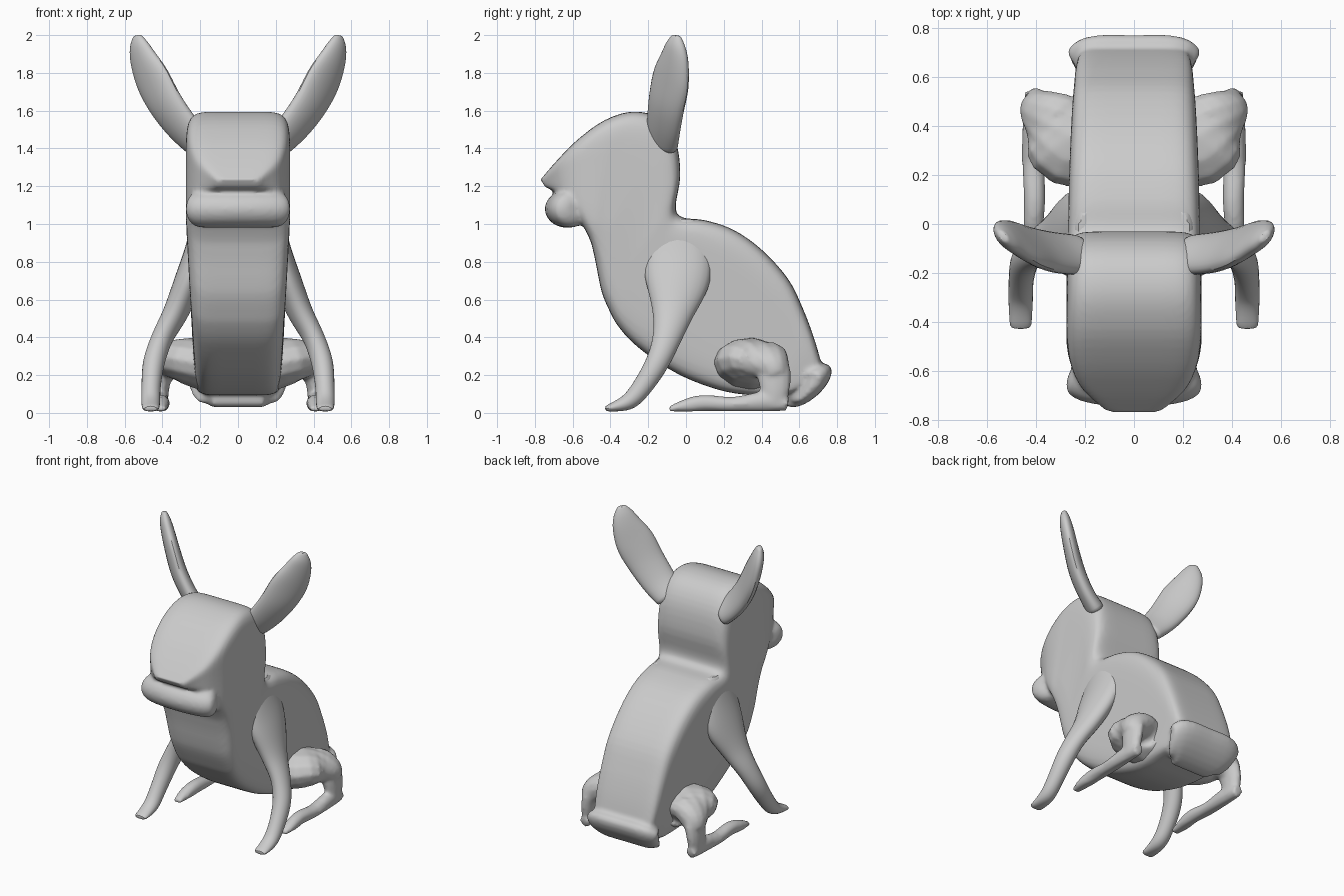
import bpy
import bmesh
from math import sin, cos, pi, copysign
from mathutils import Vector

cube = bpy.data.objects.get("Cube")
if cube:
    bpy.data.objects.remove(cube)

GREY = (0.6, 0.6, 0.6, 1.0)
grey = bpy.data.materials.new("plain grey")
grey.use_nodes = True
grey.diffuse_color = GREY
grey.node_tree.nodes["Principled BSDF"].inputs["Base Color"].default_value = GREY


def smooth_rows(rows, steps):
    """Catmull-Rom interpolation of rows of any length."""
    rows = [Vector(r) for r in rows]
    n = len(rows)
    out = []
    for i in range(n - 1):
        a, b, c, d = (rows[max(0, min(n - 1, i + k))] for k in (-1, 0, 1, 2))
        for s in range(steps):
            t = s / steps
            out.append(0.5 * (2 * b + (c - a) * t + (2 * a - 5 * b + 4 * c - d) * t * t
                              + (3 * b - a - 3 * c + d) * t ** 3))
    return out + [rows[-1]]


def loft(bm, rings):
    """Skin a list of closed rings of points and cap both ends."""
    loops = [[bm.verts.new(p) for p in ring] for ring in rings]
    n = len(loops[0])
    for a, b in zip(loops, loops[1:]):
        for i in range(n):
            j = (i + 1) % n
            bm.faces.new((a[i], a[j], b[j], b[i]))
    bm.faces.new(loops[0][::-1])
    bm.faces.new(loops[-1])


def tube(bm, rows, ref, steps=3, sides=12):
    """Elliptical tube; rows are x, y, z, half size along ref, half size across."""
    pts = smooth_rows(rows, steps)
    rings = []
    for i, p in enumerate(pts):
        ahead, behind = pts[min(i + 1, len(pts) - 1)], pts[max(i - 1, 0)]
        tangent = Vector((ahead - behind)[:3]).normalized()
        u = Vector(ref)
        u = (u - tangent * u.dot(tangent)).normalized()
        v = tangent.cross(u)
        ring = []
        for k in range(sides):
            a = 2 * pi * k / sides
            q = Vector(p[:3]) + u * cos(a) * p[3] + v * sin(a) * p[4]
            q.z = max(q.z, 0.008)
            ring.append(q)
        rings.append(ring)
    loft(bm, rings)


def cross_tube(bm, rows, ref):
    """Tube lying across the body; rows run from the middle to the left end."""
    right = [(-r[0],) + r[1:] for r in rows[:0:-1]]
    tube(bm, right + rows, ref, sides=20)


def boxy(v):
    return copysign(abs(v) ** 0.28, v)


def finish(name, bm, mirror=True, blend=False):
    bmesh.ops.recalc_face_normals(bm, faces=bm.faces)
    mesh = bpy.data.meshes.new(name)
    bm.to_mesh(mesh)
    bm.free()
    mesh.materials.append(grey)
    ob = bpy.data.objects.new(name, mesh)
    bpy.context.collection.objects.link(ob)
    for o in bpy.context.selected_objects:
        o.select_set(False)
    ob.select_set(True)
    bpy.context.view_layer.objects.active = ob
    bpy.ops.object.shade_smooth_by_angle(angle=1.1)
    if blend:
        remesh = ob.modifiers.new("blend", "REMESH")
        remesh.mode = "VOXEL"
        remesh.voxel_size = 0.012
        remesh.use_smooth_shade = True
        relax = ob.modifiers.new("relax", "SMOOTH")
        relax.iterations = 6
    else:
        ob.modifiers.new("round", "SUBSURF").levels = 1
    if mirror:
        ob.modifiers.new("mirror", "MIRROR")


# Head and torso: boxy sections from nose to rump,
# rows are top y, z, underside y, z and relative width
bm = bmesh.new()
sections = [(-.77, 1.235, -.745, 1.195, .4), (-.68, 1.34, -.66, 1.15, .76),
            (-.57, 1.45, -.57, 1.03, .94), (-.43, 1.55, -.51, .92, 1),
            (-.28, 1.595, -.49, .85, 1), (-.14, 1.56, -.475, .78, 1),
            (-.055, 1.44, -.46, .7, 1), (-.03, 1.26, -.44, .62, 1),
            (-.055, 1.09, -.4, .53, 1), (-.02, 1.035, -.36, .46, 1),
            (.1, 1.02, -.28, .37, 1), (.25, .97, -.15, .27, 1),
            (.4, .865, 0, .185, 1), (.54, .71, .18, .12, 1),
            (.62, .55, .33, .095, 1), (.68, .39, .45, .095, 1), (.72, .25, .55, .1, .97)]
rings = []
for ty, tz, by, bz, wide in smooth_rows(sections, 4):
    ring = []
    for k in range(48):
        a = 2 * pi * (k + 0.5) / 48
        t = 0.5 + 0.5 * boxy(sin(a))
        z = bz + (tz - bz) * t
        width = wide * (0.22 + 0.055 * min(1, z))
        ring.append((width * boxy(cos(a)), by + (ty - by) * t, z))
    rings.append(ring)
loft(bm, rings)

# Muzzle and tail: rounded bars set across the body
cross_tube(bm, [(0, -.63, 1.08, .118, .1), (.14, -.622, 1.08, .115, .1),
                (.215, -.61, 1.08, .105, .095), (.245, -.6, 1.08, .08, .07),
                (.257, -.595, 1.08, .04, .035)], (0, 1, 0))
cross_tube(bm, [(0, .645, .145, .155, .072), (.14, .645, .145, .155, .072),
                (.19, .635, .138, .14, .068), (.215, .625, .13, .11, .055),
                (.222, .62, .13, .07, .035)], (0, .75, .66))
finish("body", bm, mirror=False, blend=True)

# Ears: flattened leaves leaning outwards, hollow side turned forwards
bm = bmesh.new()
tube(bm, [(.2, -.125, 1.42, .1, .06), (.29, -.12, 1.51, .115, .055),
          (.38, -.105, 1.63, .125, .055), (.45, -.08, 1.76, .13, .05),
          (.5, -.06, 1.87, .1, .045), (.525, -.055, 1.95, .065, .035),
          (.535, -.05, 2.0, .025, .015)], (.6, .7, -.35))
finish("ears", bm)

# Front legs: broad shoulder tapering to a flat paw
bm = bmesh.new()
tube(bm, [(.19, -.05, 1.03, .05, .12), (.215, -.045, .86, .07, .18), (.26, -.045, .7, .08, .18),
          (.33, -.07, .53, .07, .115), (.4, -.1, .4, .06, .08), (.445, -.15, .27, .06, .065),
          (.46, -.23, .14, .053, .055), (.462, -.31, .055, .052, .045),
          (.462, -.43, .02, .045, .015)], (1, 0, 0))
finish("front_legs", bm)

# Hind legs: thigh, shank and long foot blended together
bm = bmesh.new()
tube(bm, [(.15, .35, .25, .2, .14), (.27, .355, .275, .2, .125), (.335, .415, .28, .145, .095),
          (.385, .46, .24, .095, .085), (.41, .48, .19, .06, .06)], (0, 1, 0))
tube(bm, [(.36, .46, .31, .045, .07), (.395, .465, .22, .052, .09), (.41, .47, .12, .045, .08),
          (.41, .46, .03, .04, .06)], (1, 0, 0))
tube(bm, [(.41, .54, .045, .035, .035), (.41, .42, .06, .045, .055), (.41, .25, .045, .047, .04),
          (.405, .1, .052, .045, .045), (.41, 0, .038, .042, .037),
          (.41, -.09, .02, .03, .013)], (1, 0, 0))
finish("hind_legs", bm, blend=True)
